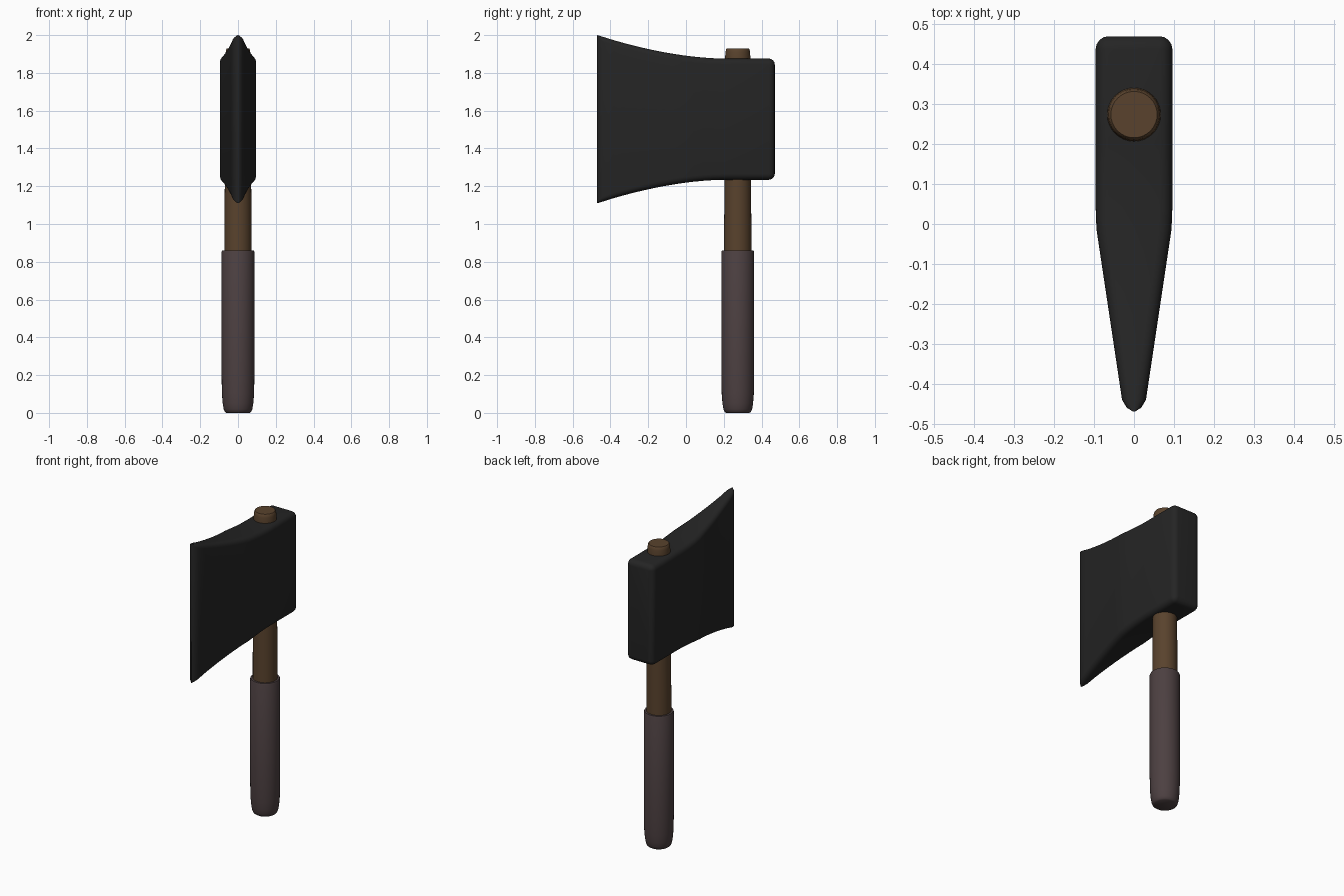
import bpy, bmesh, math

if "Cube" in bpy.data.objects:
    bpy.data.objects.remove(bpy.data.objects["Cube"])

AXIS_Y = 0.274  # handle axis position


def material(name, rgb):
    m = bpy.data.materials.new(name)
    m.diffuse_color = (*rgb, 1)
    m.use_nodes = True
    m.node_tree.nodes["Principled BSDF"].inputs["Base Color"].default_value = m.diffuse_color
    return m


def loft(name, rings, mat, angle):
    """Skin a list of equal-length closed rings, cap both ends, smooth by angle."""
    bm = bmesh.new()
    loops = [[bm.verts.new(p) for p in r] for r in rings]
    for a, b in zip(loops, loops[1:]):
        for i in range(len(a)):
            j = (i + 1) % len(a)
            bm.faces.new((a[i], a[j], b[j], b[i]))
    bm.faces.new(loops[0])
    bm.faces.new(loops[-1])
    bmesh.ops.recalc_face_normals(bm, faces=bm.faces)
    me = bpy.data.meshes.new(name)
    bm.to_mesh(me)
    bm.free()
    ob = bpy.data.objects.new(name, me)
    bpy.context.collection.objects.link(ob)
    me.materials.append(mat)
    bpy.context.view_layer.objects.active = ob
    ob.select_set(True)
    bpy.ops.object.shade_smooth_by_angle(angle=math.radians(angle))
    ob.select_set(False)
    return ob


def circle(r, z, n=32):
    return [(r * math.cos(2 * math.pi * i / n),
             AXIS_Y + r * math.sin(2 * math.pi * i / n), z) for i in range(n)]


def rounded_rect(y, hw, top, bot, r, seg=4):
    """Cross-section of the head in the xz plane with rounded corners."""
    pts = []
    corners = ((1, top - r), (-1, top - r), (-1, bot + r), (1, bot + r))
    for k, (sx, cz) in enumerate(corners):
        for s in range(seg + 1):
            a = math.pi / 2 * (k + s / seg)
            pts.append((sx * (hw - r) + r * math.cos(a), y, cz + r * math.sin(a)))
    return pts


black = material("black_steel", (0.018, 0.018, 0.018))
wood = material("brown_wood", (0.1, 0.055, 0.026))
leather = material("dark_grip", (0.073, 0.051, 0.053))

# Axe head: sections from the cutting edge to the poll
rings = [rounded_rect(-0.47, 0.002, 2.0, 1.11, 0.001),
         rounded_rect(-0.46, 0.018, 1.997, 1.113, 0.016),
         rounded_rect(-0.44, 0.03, 1.991, 1.119, 0.025)]
for i in range(1, 13):
    y = -0.44 + 0.64 * i / 12
    t = min(1, (y + 0.44) / 0.44)
    u = (0.2 - y) / 0.67          # flare: 1 at the edge, 0 at the body
    f = u ** 1.75
    rings.append(rounded_rect(y, 0.03 + 0.066 * t, 1.876 + 0.124 * f,
                              1.234 - 0.124 * f, 0.027 + 0.005 * t))
R = 0.032
for s in range(5):
    a = math.pi / 2 * s / 4
    d = R * (1 - math.cos(a))
    rings.append(rounded_rect(0.47 - R + R * math.sin(a), 0.096 - d,
                              1.876 - d, 1.234 + d, max(0.004, R - d)))
loft("axe_head", rings, black, 40)

# Wooden handle, running through the head
loft("handle", [circle(r, z) for r, z in (
    (0.072, 0.8), (0.072, 1.0), (0.070, 1.2), (0.067, 1.88),
    (0.065, 1.91), (0.062, 1.925), (0.058, 1.93))], wood, 40)

# Wrapped grip with rounded butt
loft("grip", [circle(r, z) for r, z in (
    (0.062, 0.0), (0.070, 0.006), (0.076, 0.02), (0.081, 0.05),
    (0.085, 0.10), (0.087, 0.20), (0.087, 0.852), (0.084, 0.86))], leather, 40)
